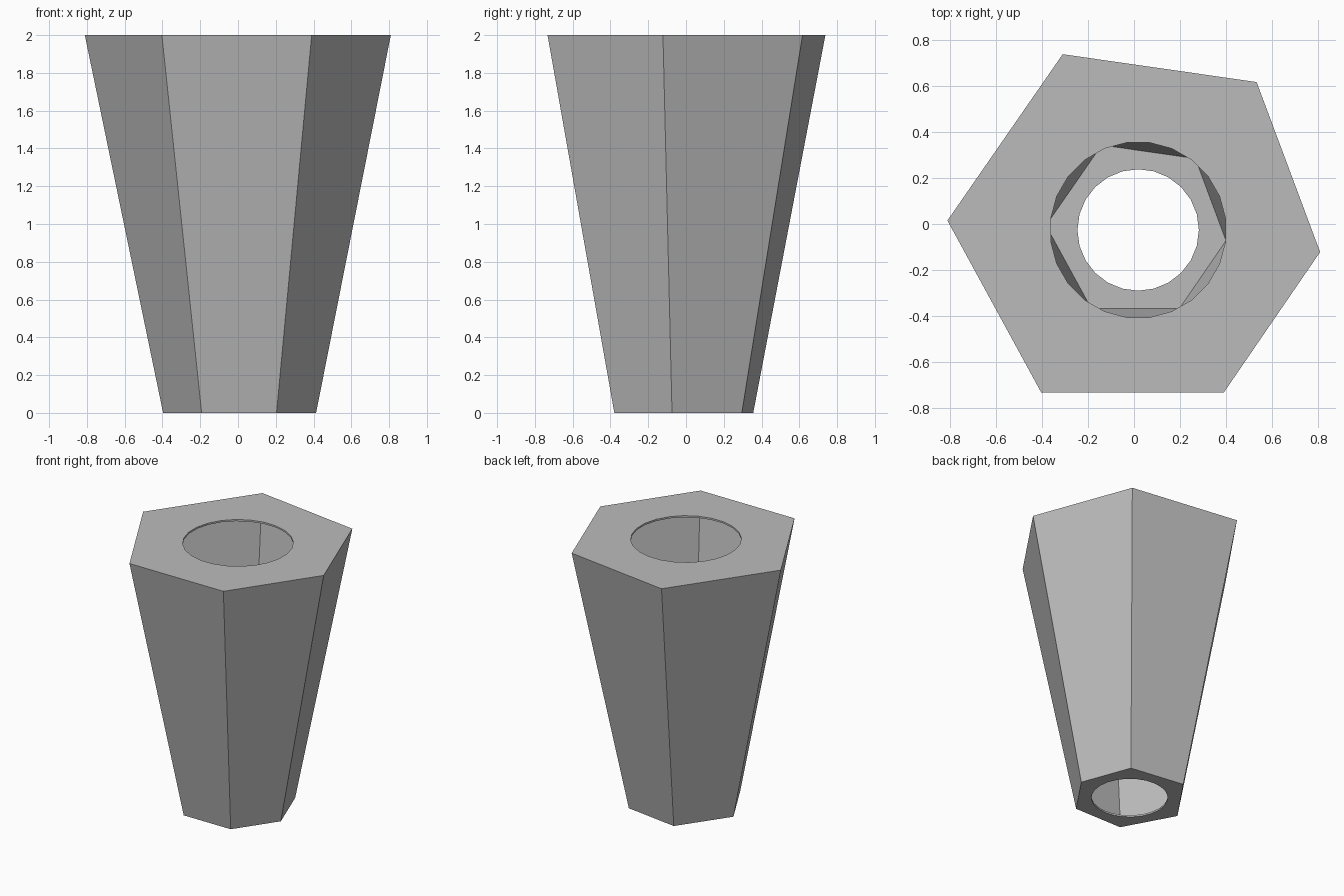
import bpy, bmesh, math
from mathutils import Vector

cube = bpy.data.objects.get("Cube")
if cube:
    bpy.data.objects.remove(cube, do_unlink=True)

HEIGHT = 2.0
WALL = 0.013
SIDES = 24
AXIS = Vector((0.018, -0.026))
RIM = [Vector(p) for p in ((-0.31, 0.738), (-0.811, 0.015), (-0.403, -0.733),
                           (0.39, -0.733), (0.533, 0.617), (0.809, -0.122))]
# order the corners around the axis
RIM.sort(key=lambda p: math.atan2(p.y - AXIS.y, p.x - AXIS.x))


def loop(bm, points, z):
    """Closed ring of vertices and edges at one height."""
    verts = [bm.verts.new((p.x, p.y, z)) for p in points]
    edges = [bm.edges.new((v, verts[i - 1])) for i, v in enumerate(verts)]
    return verts, edges


def circle(radius, turn):
    step = math.tau / SIDES
    return [AXIS + radius * Vector((math.cos((i + turn) * step),
                                    math.sin((i + turn) * step)))
            for i in range(SIDES)]


def plate(bm, scale, hole, z, up):
    """Six-sided plate with a round hole; returns the outer corners."""
    corners, outer = loop(bm, [AXIS + (p - AXIS) * scale for p in RIM], z)
    inner = loop(bm, hole, z)[1]
    bmesh.ops.triangle_fill(bm, use_beauty=True, edges=outer + inner,
                            normal=(0, 0, up))
    return corners


bm = bmesh.new()
# pierced base and top
base = plate(bm, 0.5, circle(0.264, 0), 0, -1)
top = plate(bm, 1.0, circle(0.383, 0.5), HEIGHT, 1)
# tapering side walls
for i in range(len(RIM)):
    bm.faces.new((base[i - 1], base[i], top[i], top[i - 1]))
bm.normal_update()
bmesh.ops.recalc_face_normals(bm, faces=bm.faces[:])
# make sure the shell faces outwards
bm.normal_update()
if sum(f.normal.z * f.calc_area() for f in bm.faces
       if f.calc_center_median().z > HEIGHT - 0.01) < 0:
    bmesh.ops.reverse_faces(bm, faces=bm.faces[:])

mesh = bpy.data.meshes.new("tapered_vase")
bm.to_mesh(mesh)
bm.free()
vase = bpy.data.objects.new("tapered_vase", mesh)
bpy.context.collection.objects.link(vase)

# thin hollow shell
shell = vase.modifiers.new("shell", 'SOLIDIFY')
shell.thickness = WALL
shell.offset = -1
shell.use_even_offset = True
shell.use_quality_normals = True

# plain grey
grey = bpy.data.materials.new("light_grey")
grey.use_nodes = True
colour = (0.5, 0.5, 0.5, 1)
grey.diffuse_color = colour
grey.node_tree.nodes["Principled BSDF"].inputs["Base Color"].default_value = colour
mesh.materials.append(grey)
